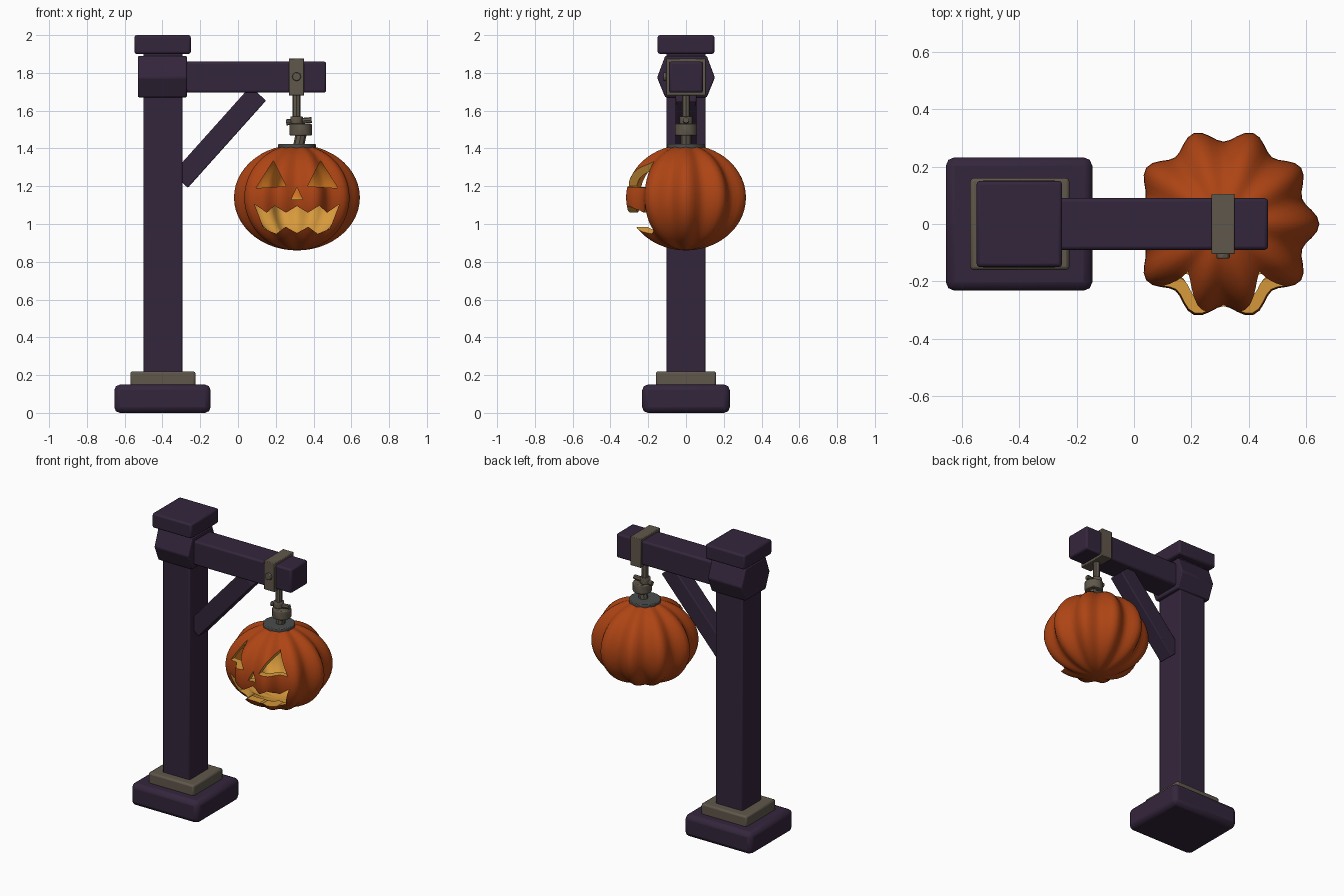
import bpy, bmesh, math
from mathutils import Vector

if "Cube" in bpy.data.objects:
    bpy.data.objects.remove(bpy.data.objects["Cube"])


def mat(name, rgb):
    m = bpy.data.materials.new(name)
    m.diffuse_color = (*rgb, 1)
    m.use_nodes = True
    m.node_tree.nodes["Principled BSDF"].inputs["Base Color"].default_value = m.diffuse_color
    return m


WOOD = mat("dark_purple_wood", (0.034, 0.019, 0.045))
STONE = mat("warm_grey", (0.115, 0.095, 0.070))
IRON = mat("cool_grey", (0.07, 0.075, 0.072))
SKIN = mat("pumpkin_orange", (0.42, 0.058, 0.007))
GLOW = mat("glow_orange", (0.85, 0.24, 0.02))
GOLD = mat("flesh_gold", (0.68, 0.32, 0.045))


def finish(name, bm, mats, bevel=0, angle=35):
    bmesh.ops.recalc_face_normals(bm, faces=bm.faces)
    return link(name, bm, mats, bevel, angle)


def link(name, bm, mats, bevel=0, angle=35):
    me = bpy.data.meshes.new(name)
    bm.to_mesh(me)
    bm.free()
    ob = bpy.data.objects.new(name, me)
    bpy.context.collection.objects.link(ob)
    for m in mats:
        me.materials.append(m)
    if bevel:
        b = ob.modifiers.new("bevel", 'BEVEL')
        b.width, b.segments, b.limit_method = bevel, 2, 'ANGLE'
    smooth(ob, angle)
    return ob


def smooth(ob, angle):
    bpy.ops.object.select_all(action='DESELECT')
    ob.select_set(True)
    bpy.context.view_layer.objects.active = ob
    bpy.ops.object.shade_smooth_by_angle(angle=math.radians(angle))


def box(name, x, y, z, m, bevel=0.012):
    bm = bmesh.new()
    bmesh.ops.create_cube(bm, size=1)
    for v in bm.verts:
        v.co = [(a + b) / 2 + c * (b - a) for (a, b), c in zip((x, y, z), v.co)]
    return finish(name, bm, [m], bevel)


def rod(name, a, b, r, m, sides=12, bevel=0):
    a, b = Vector(a), Vector(b)
    bm = bmesh.new()
    bmesh.ops.create_cone(bm, cap_ends=True, segments=sides, radius1=r, radius2=r, depth=(b - a).length)
    ob = finish(name, bm, [m], bevel)
    ob.location = (a + b) / 2
    ob.rotation_euler = (b - a).to_track_quat('Z', 'Y').to_euler()
    return ob


def prism(bm, pts, axis, lo, hi, index=0):
    """Extrude a 2D outline along axis 0 (points are y, z) or axis 1 (points are x, z)."""
    def at(p, t):
        return (t, p[0], p[1]) if axis == 0 else (p[0], t, p[1])
    f = bm.faces.new([bm.verts.new(at(p, lo)) for p in pts])
    ext = bmesh.ops.extrude_face_region(bm, geom=[f])["geom"]
    d = Vector(at((0, 0), hi - lo))
    for v in ext:
        if isinstance(v, bmesh.types.BMVert):
            v.co += d
    for f in bm.faces:
        f.material_index = index


# Post
box("base", (-0.655, -0.145), (-0.232, 0.232), (0, 0.15), WOOD, 0.03)
box("base_collar", (-0.57, -0.225), (-0.16, 0.16), (0.14, 0.22), STONE)
box("post", (-0.50, -0.295), (-0.103, 0.103), (0.2, 1.92), WOOD, 0.008)
box("post_cap", (-0.548, -0.25), (-0.15, 0.15), (1.90, 2.0), WOOD)
bm = bmesh.new()
prism(bm, [(-0.11, 1.67), (0.11, 1.67), (0.153, 1.775), (0.11, 1.89), (-0.11, 1.89), (-0.153, 1.775)],
      0, -0.53, -0.27)
finish("joint_block", bm, [WOOD], 0.008, 20)

# Arm and diagonal brace
box("beam", (-0.3, 0.467), (-0.09, 0.09), (1.695, 1.86), WOOD)
brace = box("brace", (-0.056, 0.056), (-0.055, 0.055), (-0.31, 0.31), WOOD, 0.006)
brace.location = (-0.10, 0, 1.46)
brace.rotation_euler = (0, math.atan2(0.412, 0.46), 0)

# Strap wrapped round the beam, with a rivet on the front
for side, y, z in (("front", (-0.105, -0.085), (1.68, 1.877)), ("back", (0.085, 0.105), (1.68, 1.877)),
                   ("top", (-0.1, 0.1), (1.855, 1.877)), ("bottom", (-0.1, 0.1), (1.68, 1.70))):
    box("strap_" + side, (0.27, 0.35), y, z, STONE, 0.004)
rod("strap_rivet", (0.31, -0.12, 1.78), (0.31, -0.09, 1.78), 0.024, STONE, 8, 0.004)

# Hanger
rod("hanger_rod", (0.31, 0, 1.50), (0.31, 0, 1.69), 0.022, STONE, 8)
rod("hanger_pin", (0.255, 0, 1.538), (0.39, 0, 1.55), 0.016, STONE, 8)
rod("hanger_knob", (0.31, 0, 1.53), (0.31, 0, 1.57), 0.035, STONE, 10, 0.005)
rod("hanger_nut", (0.332, 0, 1.468), (0.332, 0, 1.53), 0.06, STONE, 12, 0.006)
rod("hanger_link", (0.318, 0, 1.40), (0.335, 0, 1.48), 0.029, STONE, 8)
rod("lid_plate", (0.312, 0, 1.39), (0.312, 0, 1.424), 0.1, IRON, 20, 0.005)

# Hollow ribbed pumpkin: outer skin plus an inward-facing inner wall
CX, CZ, SEGS, ROWS = 0.312, 1.14, 80, 26


def shell(bm, wall, inner):
    r, h = 0.31 - wall, 0.28 - wall
    rings = []
    for i in range(1, ROWS):
        t = math.pi * i / ROWS
        ring = []
        for j in range(SEGS):
            a = 2 * math.pi * j / SEGS
            q = r * math.sin(t) * (1 + 0.075 * math.cos(10 * a))
            ring.append(bm.verts.new((CX + q * math.cos(a), q * math.sin(a), CZ + h * math.cos(t))))
        rings.append(ring)
    top, low = bm.verts.new((CX, 0, CZ + h)), bm.verts.new((CX, 0, CZ - h))
    faces = []
    for j in range(SEGS):
        k = (j + 1) % SEGS
        faces.append(bm.faces.new((top, rings[0][j], rings[0][k])))
        faces.append(bm.faces.new((low, rings[-1][k], rings[-1][j])))
        for u, d in zip(rings, rings[1:]):
            faces.append(bm.faces.new((u[j], d[j], d[k], u[k])))
    for f in faces:
        if inner:   # upper inside glows orange, lower inside is gold
            f.material_index = 1 if f.calc_center_median().z > 1.13 else 2
            f.normal_flip()


bm = bmesh.new()
shell(bm, 0, False)
shell(bm, 0.045, True)
pumpkin = link("pumpkin", bm, [SKIN, GLOW, GOLD])

# Carved face: eyes, nose and zigzag mouth cut through the front wall
eye = [(-0.217, 1.19), (-0.125, 1.335), (-0.057, 1.20)]
upper = [(-0.225, 1.105), (-0.16, 1.06), (-0.118, 1.097), (-0.058, 1.06)]
lower = [(-0.06, 0.985), (-0.11, 0.948), (-0.175, 0.975)]


def flip(pts):
    return [(-x, z) for x, z in reversed(pts)]


mouth = upper + [(0, 1.095)] + flip(upper) + flip(lower) + [(0, 0.952)] + lower
nose = [(-0.03, 1.13), (0, 1.195), (0.03, 1.13)]
bm = bmesh.new()
for outline in (eye, flip(eye), nose, mouth):
    prism(bm, [(CX + x, z) for x, z in outline], 1, -0.5, -0.05, 2)
cutter = finish("face_cutter", bm, [SKIN, GLOW, GOLD])
cutter.hide_render = True

cut = pumpkin.modifiers.new("carve", 'BOOLEAN')
cut.operation, cut.solver, cut.object = 'DIFFERENCE', 'EXACT', cutter
bpy.context.view_layer.objects.active = pumpkin
bpy.ops.object.modifier_apply(modifier="carve")
bpy.data.objects.remove(cutter)
smooth(pumpkin, 40)
